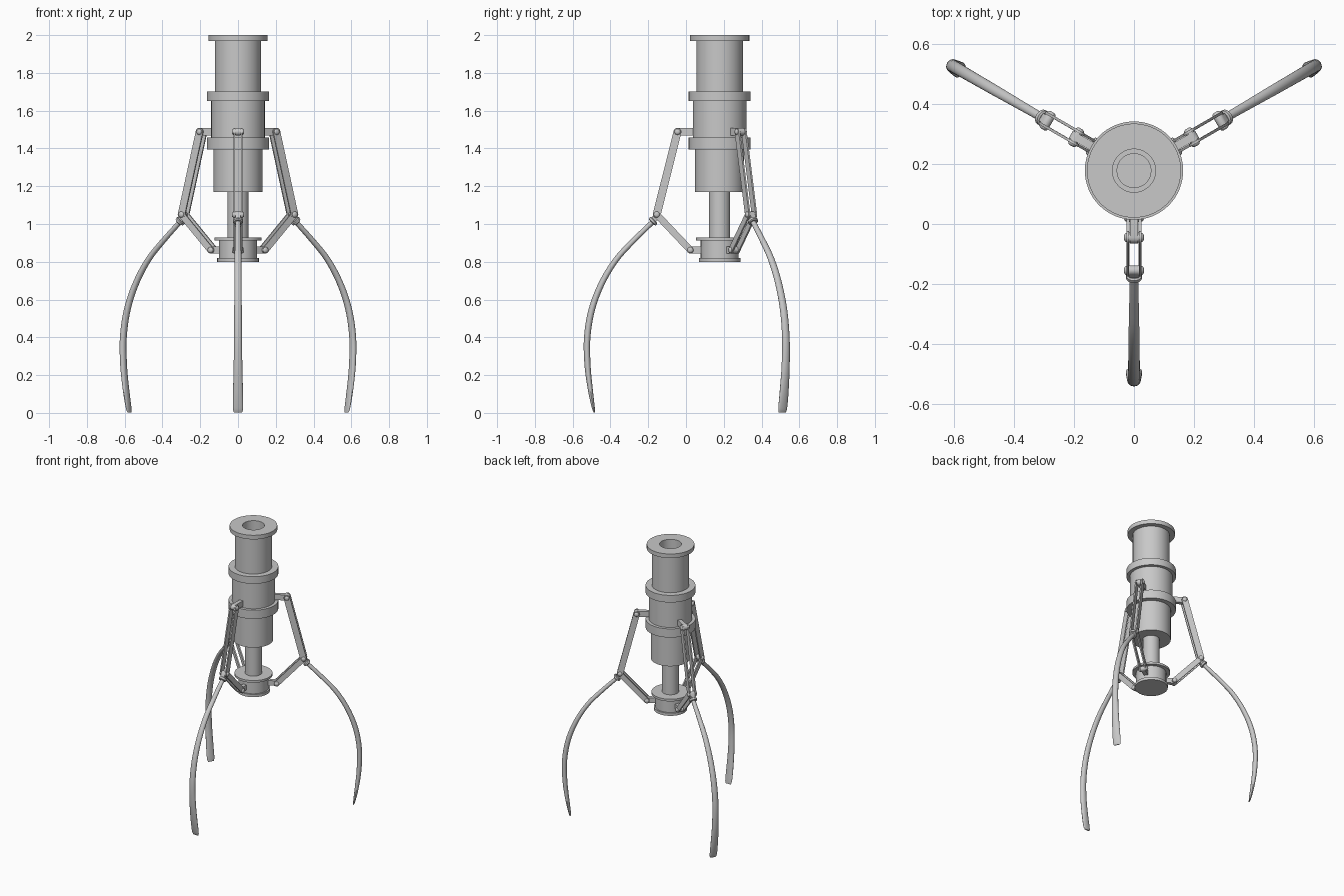
import bpy, bmesh, math
from mathutils import Vector

if "Cube" in bpy.data.objects:
    bpy.data.objects.remove(bpy.data.objects["Cube"])

AXIS_Y = 0.178                      # the central column sits behind the origin
ARM_ANGLES = [-90, 30, 150]

grey = bpy.data.materials.new("metal_grey")
grey.diffuse_color = (0.58, 0.58, 0.58, 1)
grey.use_nodes = True
grey.node_tree.nodes["Principled BSDF"].inputs["Base Color"].default_value = grey.diffuse_color


def finish(name, bm, angle=0):
    """Turn a bmesh into a smooth-by-angle object placed around the column."""
    bmesh.ops.recalc_face_normals(bm, faces=bm.faces)
    me = bpy.data.meshes.new(name)
    bm.to_mesh(me)
    bm.free()
    me.materials.append(grey)
    for p in me.polygons:
        p.use_smooth = True
    me.set_sharp_from_angle(angle=math.radians(35))
    ob = bpy.data.objects.new(name, me)
    bpy.context.collection.objects.link(ob)
    ob.location = (0, AXIS_Y, 0)
    ob.rotation_euler = (0, 0, math.radians(angle))
    return ob


def loft(bm, rings):
    """Skin closed rings of points and cap both ends."""
    vs = [[bm.verts.new(p) for p in r] for r in rings]
    n = len(vs[0])
    for a, b in zip(vs, vs[1:]):
        for i in range(n):
            j = (i + 1) % n
            bm.faces.new((a[i], a[j], b[j], b[i]))
    bm.faces.new(vs[0])
    bm.faces.new(vs[-1])


def lathe(name, profile, n=64):
    bm = bmesh.new()
    loft(bm, [[(r * math.cos(t * math.tau / n), r * math.sin(t * math.tau / n), z)
               for t in range(n)] for r, z in profile])
    return finish(name, bm)


def capsule(bm, a, b, rad, y0, y1, n=10):
    """Bar with round ends between (radius, z) points, spanning y0..y1."""
    a, b = Vector(a), Vector(b)
    base = math.atan2(b.y - a.y, b.x - a.x)
    pts = []
    for c, start in ((b, base - math.pi / 2), (a, base + math.pi / 2)):
        for i in range(n + 1):
            t = start + math.pi * i / n
            pts.append((c.x + rad * math.cos(t), c.y + rad * math.sin(t)))
    loft(bm, [[(x, y, z) for x, z in pts] for y in (y0, y1)])


def pin(bm, c, rad, half):
    """Cross pin with domed heads at both ends."""
    stations = [(-half, 0.45), (-half + 0.003, 0.8), (-half + 0.008, 1),
                (half - 0.008, 1), (half - 0.003, 0.8), (half, 0.45)]
    loft(bm, [[(c[0] + rad * s * math.cos(k * math.tau / 20), y,
                c[1] + rad * s * math.sin(k * math.tau / 20)) for k in range(20)]
              for y, s in stations])


def spline(pts, steps=6):
    """Catmull-Rom interpolation of tuples."""
    P = [Vector(p) for p in pts]
    P = [2 * P[0] - P[1]] + P + [2 * P[-1] - P[-2]]
    out = []
    for i in range(1, len(P) - 2):
        p0, p1, p2, p3 = P[i - 1:i + 3]
        for s in range(steps):
            t = s / steps
            out.append(0.5 * (2 * p1 + (p2 - p0) * t + (2 * p0 - 5 * p1 + 4 * p2 - p3) * t * t
                              + (3 * p1 - p0 - 3 * p2 + p3) * t ** 3))
    return out + [P[-2]]


def tube(bm, stations, n=20):
    """Elliptical tube: stations are (radius, z, half thickness, half width)."""
    rings = []
    for i, s in enumerate(stations):
        a, b = stations[max(i - 1, 0)], stations[min(i + 1, len(stations) - 1)]
        d = Vector((b[0] - a[0], b[1] - a[1])).normalized()
        rings.append([(s[0] - d.y * s[2] * math.cos(t), s[3] * math.sin(t),
                       s[1] + d.x * s[2] * math.cos(t))
                      for t in (k * math.tau / n for k in range(n))])
    loft(bm, rings)


# Central column: stepped housing with a blind bore in its top
lathe("housing", [(0.056, 1.17), (0.13, 1.17), (0.13, 1.395), (0.164, 1.395),
                  (0.164, 1.458), (0.142, 1.458), (0.142, 1.65), (0.164, 1.65),
                  (0.164, 1.702), (0.123, 1.702), (0.123, 1.97), (0.157, 1.97),
                  (0.157, 2.0), (0.072, 2.0), (0.072, 1.8)])
lathe("bore_rod", [(0.058, 1.78), (0.058, 1.86)])
lathe("piston_rod", [(0.056, 0.91), (0.056, 1.19)])
lathe("hub", [(0.11, 0.80), (0.11, 0.82), (0.10, 0.82), (0.10, 0.912),
              (0.125, 0.912), (0.125, 0.928), (0.05, 0.928)])

# Joint centres as (radius, height)
TOP, ELBOW, LOW = (0.223, 1.488), (0.333, 1.05), (0.155, 0.862)

CLAW = [(0.345, 1.02, 0.013, 0.014), (0.45, 0.918, 0.014, 0.016),
        (0.545, 0.815, 0.015, 0.018), (0.622, 0.69, 0.016, 0.019),
        (0.676, 0.55, 0.017, 0.020), (0.701, 0.40, 0.017, 0.021),
        (0.699, 0.25, 0.016, 0.023), (0.684, 0.12, 0.013, 0.026),
        (0.669, 0.03, 0.008, 0.027), (0.663, 0.002, 0.004, 0.022)]

for ang in ARM_ANGLES:
    # Lugs fixed to the housing and the hub
    bm = bmesh.new()
    capsule(bm, (0.13, TOP[1]), TOP, 0.02, -0.014, 0.014)
    finish("upper_lug", bm, ang)
    bm = bmesh.new()
    capsule(bm, (0.08, LOW[1]), LOW, 0.018, -0.014, 0.014)
    finish("lower_lug", bm, ang)

    # Paired link plates
    for name, a, b, r in (("upper_link", TOP, ELBOW, 0.021), ("lower_link", LOW, ELBOW, 0.018)):
        bm = bmesh.new()
        for s in (-1, 1):
            inner = 0.016 if name == "upper_link" else 0.0155
            capsule(bm, a, b, r, s * inner, s * (inner + 0.009))
        finish(name, bm, ang)

    # Pivot pins
    bm = bmesh.new()
    for c in (TOP, ELBOW, LOW):
        pin(bm, c, 0.016, 0.033)
    finish("pivot_pins", bm, ang)

    # Claw knuckle, collar and curved finger
    bm = bmesh.new()
    capsule(bm, ELBOW, (0.345, 1.025), 0.016, -0.0145, 0.0145)
    finish("claw_knuckle", bm, ang)
    bm = bmesh.new()
    tube(bm, [(0.346, 1.022, 0.02, 0.022), (0.349, 1.019, 0.026, 0.027),
              (0.357, 1.011, 0.026, 0.027), (0.360, 1.008, 0.02, 0.022)])
    finish("claw_collar", bm, ang)
    bm = bmesh.new()
    tube(bm, spline(CLAW))
    finish("claw", bm, ang)
